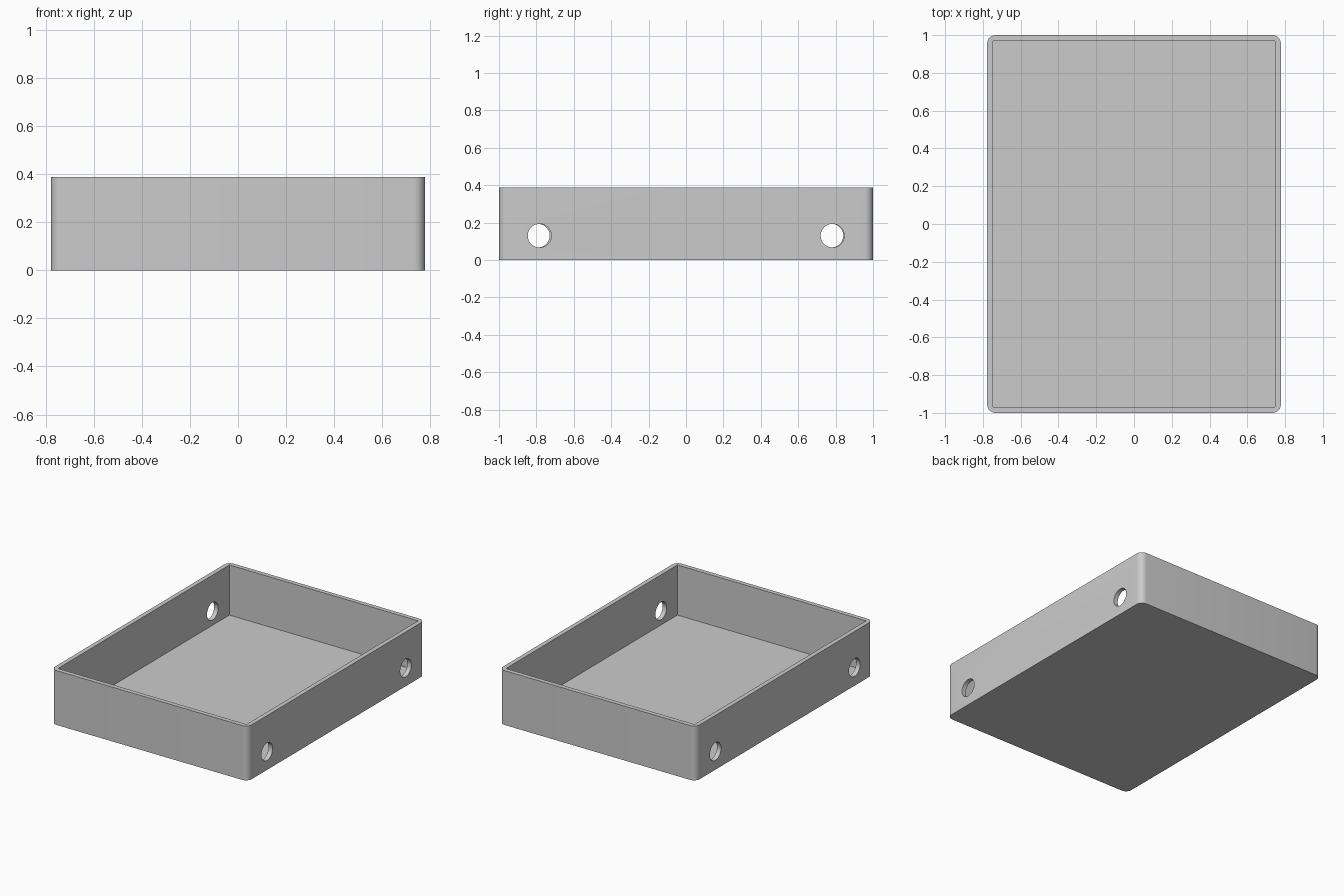
import bpy
import bmesh
from math import pi, radians
from mathutils import Matrix, Vector

old = bpy.data.objects.get("Cube")
if old:
    bpy.data.objects.remove(old, do_unlink=True)

WIDTH, LENGTH, HEIGHT = 1.555, 2.0, 0.388
WALL, FLOOR, CORNER = 0.032, 0.03, 0.045
HOLE_RADIUS, HOLE_Z = 0.063, 0.13

grey = bpy.data.materials.new("plain_grey")
grey.use_nodes = True
color = (0.6, 0.6, 0.6, 1)
grey.diffuse_color = color
grey.node_tree.nodes["Principled BSDF"].inputs["Base Color"].default_value = color


def finish(name, bm):
    """Turn a bmesh into a grey object."""
    mesh = bpy.data.meshes.new(name)
    bm.to_mesh(mesh)
    bm.free()
    mesh.materials.append(grey)
    obj = bpy.data.objects.new(name, mesh)
    bpy.context.collection.objects.link(obj)
    return obj


def block(name, size, base, corner=0):
    """Box standing on z = base, with optional rounded upright edges."""
    bm = bmesh.new()
    bmesh.ops.create_cube(bm, size=1)
    bmesh.ops.scale(bm, vec=size, verts=bm.verts)
    bmesh.ops.translate(bm, vec=(0, 0, base + size[2] / 2), verts=bm.verts)
    if corner:
        upright = [e for e in bm.edges
                   if abs((e.verts[0].co - e.verts[1].co).z) > size[2] / 2]
        bmesh.ops.bevel(bm, geom=upright, offset=corner, segments=8,
                        profile=0.5, affect='EDGES')
    return finish(name, bm)


def hole_cutter(name, x, y):
    """Cylinder lying along x through one side wall."""
    bm = bmesh.new()
    place = Matrix.Translation(Vector((x, y, HOLE_Z))) @ Matrix.Rotation(pi / 2, 4, 'Y')
    bmesh.ops.create_cone(bm, cap_ends=True, segments=48, radius1=HOLE_RADIUS,
                          radius2=HOLE_RADIUS, depth=0.2, matrix=place)
    return finish(name, bm)


# Open tray with rounded outer corners and square inner corners
tray = block("tray", (WIDTH, LENGTH, HEIGHT), 0, CORNER)
cutters = [block("cavity_cutter",
                 (WIDTH - 2 * WALL, LENGTH - 2 * WALL, HEIGHT), FLOOR)]

# Two round holes in each long wall
for side, x, ys in (("left", WIDTH / 2, (-0.783, 0.783)),
                    ("right", -WIDTH / 2, (-0.792, 0.778))):
    for end, y in zip(("front", "back"), ys):
        cutters.append(hole_cutter(f"{side}_{end}_hole_cutter", x, y))

bpy.ops.object.select_all(action='DESELECT')
tray.select_set(True)
bpy.context.view_layer.objects.active = tray
for cutter in cutters:
    cutter.hide_render = True
    cut = tray.modifiers.new(cutter.name, 'BOOLEAN')
    cut.operation = 'DIFFERENCE'
    cut.solver = 'EXACT'
    cut.object = cutter
    bpy.ops.object.modifier_apply(modifier=cut.name)
    bpy.data.objects.remove(cutter, do_unlink=True)

# Smooth corners and hole walls, crisp rims
bpy.ops.object.shade_smooth_by_angle(angle=radians(30))
